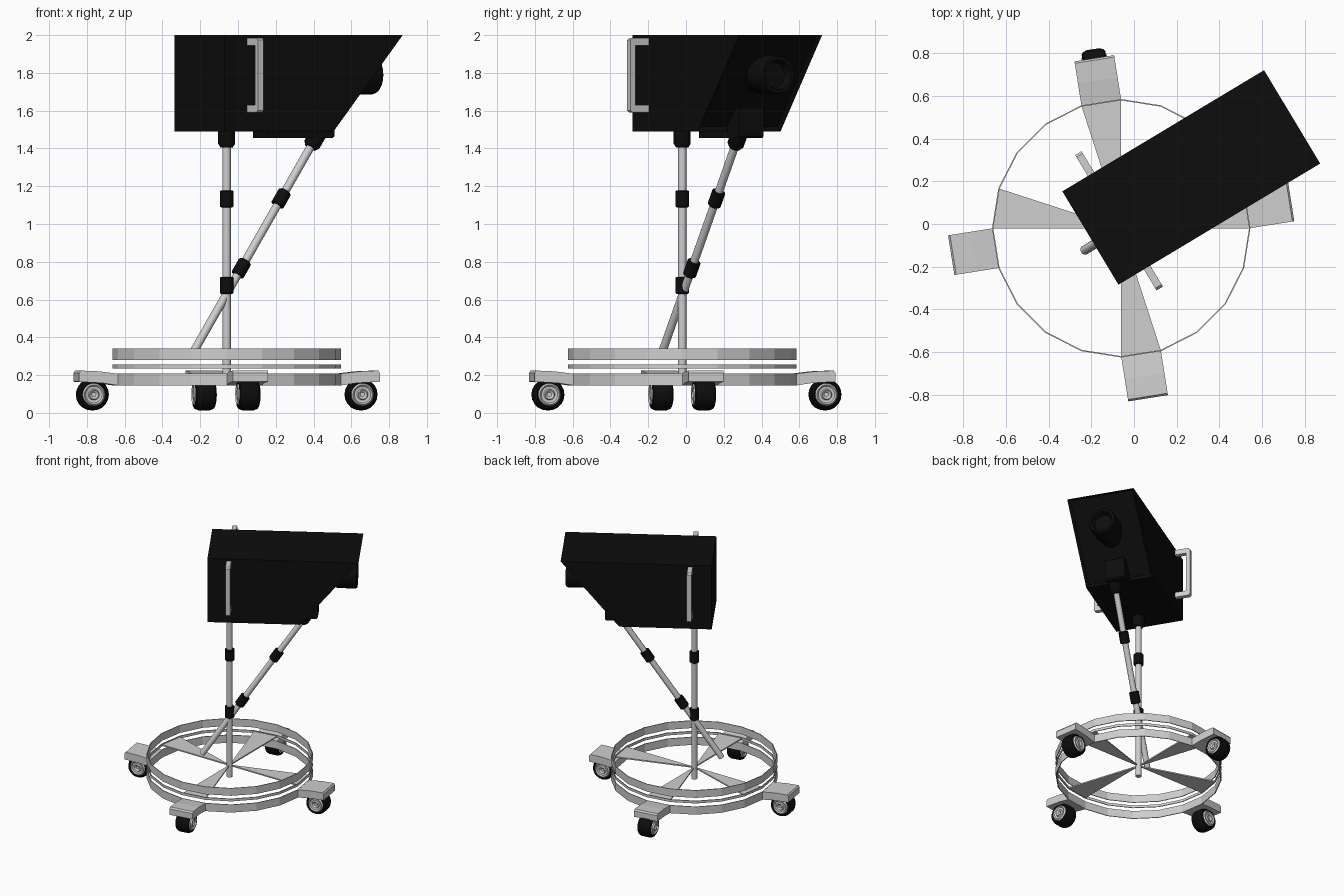
import bpy, bmesh
from math import radians, pi, sin, cos
from mathutils import Matrix, Vector

cube = bpy.data.objects.get("Cube")
if cube:
    bpy.data.objects.remove(cube, do_unlink=True)


def material(name, rgb):
    m = bpy.data.materials.new(name)
    m.use_nodes = True
    m.diffuse_color = (*rgb, 1)
    m.node_tree.nodes["Principled BSDF"].inputs["Base Color"].default_value = (*rgb, 1)
    return m


BLACK = material("matte black", (0.004, 0.004, 0.004))
GREY = material("light grey metal", (0.62, 0.62, 0.62))

BASE = Matrix.Translation((-0.06, -0.02, 0))       # pedestal axis
HEAD = BASE @ Matrix.Rotation(radians(31), 4, "Z")  # turned camera head


def finish(name, bm, matrix, mat, smooth=None):
    bmesh.ops.recalc_face_normals(bm, faces=bm.faces)
    bm.transform(matrix)
    mesh = bpy.data.meshes.new(name)
    bm.to_mesh(mesh)
    bm.free()
    mesh.materials.append(mat)
    if smooth:
        mesh.shade_smooth()
        mesh.set_sharp_from_angle(angle=radians(smooth))
    obj = bpy.data.objects.new(name, mesh)
    bpy.context.collection.objects.link(obj)
    return obj


def revolve(name, profile, sides, matrix, mat, closed=False, smooth=35):
    """Turn a profile of (radius, height) about z; capped unless closed."""
    bm = bmesh.new()
    loops = []
    for r, h in profile:
        loops.append([bm.verts.new((r * cos(2 * pi * i / sides), r * sin(2 * pi * i / sides), h))
                      for i in range(sides)])
    pairs = list(zip(loops, loops[1:]))
    if closed:
        pairs.append((loops[-1], loops[0]))
    else:
        bm.faces.new(loops[0])
        bm.faces.new(loops[-1])
    for a, b in pairs:
        for i in range(sides):
            j = (i + 1) % sides
            bm.faces.new((a[i], a[j], b[j], b[i]))
    return finish(name, bm, matrix, mat, smooth)


def prism(points, v1, v2):
    """Extrude an outline in the x-z plane from y = v1 to y = v2."""
    bm = bmesh.new()
    a = [bm.verts.new((u, v1, z)) for u, z in points]
    b = [bm.verts.new((u, v2, z)) for u, z in points]
    bm.faces.new(a)
    bm.faces.new(b)
    for i in range(len(a)):
        j = (i + 1) % len(a)
        bm.faces.new((a[i], a[j], b[j], b[i]))
    bmesh.ops.recalc_face_normals(bm, faces=bm.faces)
    return bm


def along(p, q):
    """Matrix taking z to the direction from p to q, with origin at p."""
    p, q = Vector(p), Vector(q)
    return HEAD @ Matrix.Translation(p) @ (q - p).to_track_quat("Z", "Y").to_matrix().to_4x4()


# Camera housing with slanted, recessed front
bm = prism([(-0.147, 1.49), (0.528, 1.49), (0.955, 2.0), (-0.147, 2.0)], -0.22, 0.29)
front = [f for f in bm.faces if f.normal.x > 0.5]
bmesh.ops.inset_region(bm, faces=front, thickness=0.025, depth=-0.02)
finish("camera_housing", bm, HEAD, BLACK)

# Mounting block under the housing
bm = prism([(0.23, 1.455), (0.635, 1.455), (0.645, 1.465), (0.645, 1.62), (0.23, 1.62)], -0.036, 0.114)
finish("mounting_block", bm, HEAD, BLACK)

# Lens with hollow front
revolve("lens", [(0.09, 0), (0.09, 0.16), (0.105, 0.19), (0.105, 0.32), (0.098, 0.335),
                 (0.08, 0.335), (0.065, 0.29)], 20,
        along((0.595, 0.035, 1.79), (1, 0.035, 1.79)), BLACK)

# Side handles
for name, side, wall in (("left_handle", 1, 0.29), ("right_handle", -1, -0.22)):
    inner, outer = wall - side * 0.01, wall + side * 0.115
    post = outer - side * 0.03
    bm = bmesh.new()
    outline = [(inner, 1.59), (outer - side * 0.012, 1.59), (outer, 1.602), (outer, 1.973),
               (outer - side * 0.012, 1.985), (inner, 1.985), (inner, 1.945),
               (post, 1.945), (post, 1.63), (inner, 1.63)]
    bm = prism(outline, -0.027, 0.008)
    swap = Matrix.Rotation(radians(90), 4, "Z")
    finish(name, bm, HEAD @ swap, GREY)

# Upright and diagonal poles, with their joints and top sockets
FOOT, TOP = Vector((-0.2, 0, 0.33)), Vector((0.572, 0.01, 1.48))
length = (TOP - FOOT).length
for name, matrix, size, joints in (
        ("upright_pole", BASE @ Matrix.Translation((0, 0, 0.155)), 1.34, (0.52, 0.978)),
        ("diagonal_pole", along(FOOT, TOP), length, (0.525, 0.97))):
    revolve(name, [(0.022, 0), (0.022, size)], 16, matrix, GREY)
    for i, h in enumerate(joints):
        revolve(f"{name}_joint_{i + 1}", [(0.03, h - 0.045), (0.036, h - 0.04), (0.036, h + 0.04),
                                          (0.03, h + 0.045)], 16, matrix, BLACK)
    revolve(f"{name}_socket", [(0.032, size - 0.09), (0.045, size - 0.07), (0.045, size + 0.01)],
            16, matrix, BLACK)

# Three hoops around the base
R, SIDES = 0.605, 20
for name, low, high in (("upper_hoop", 0.28, 0.34), ("middle_hoop", 0.235, 0.255),
                        ("lower_hoop", 0.145, 0.208)):
    revolve(name, [(R, low), (R, high), (R - 0.006, high), (R - 0.006, low)], SIDES,
            BASE, GREY, closed=True, smooth=None)

# Wedge spokes, bent feet and casters
step = 2 * pi / SIDES
tyre = [(0.058, 0.045), (0.066, 0.056), (0.076, 0.05), (0.084, 0.03)]
hub = [(0.012, 0.05), (0.024, 0.06), (0.03, 0.05), (0.044, 0.052), (0.052, 0.06), (0.06, 0.05)]
for i, name in enumerate(("left", "back", "right", "front")):
    start = i * pi / 2
    spoke_start = start - step if name == "right" else start
    bm = bmesh.new()
    layers = [[bm.verts.new((r * cos(a), r * sin(a), z)) for r, a in
               ((0, 0), (R, spoke_start), (R, spoke_start + step))] for z in (0.238, 0.248)]
    for layer in layers:
        bm.faces.new(layer)
    for j in range(3):
        k = (j + 1) % 3
        bm.faces.new((layers[0][j], layers[0][k], layers[1][k], layers[1][j]))
    finish(f"{name}_spoke", bm, BASE, GREY)

    arm = BASE @ Matrix.Rotation(start + step / 2, 4, "Z")
    bm = prism([(0.595, 0.145), (0.68, 0.158), (0.806, 0.165), (0.806, 0.212), (0.797, 0.224),
                (0.7, 0.22), (0.595, 0.207)], -0.094, 0.094)
    finish(f"{name}_foot", bm, arm, GREY)

    reach = 0.765 if name == "back" else 0.72
    axle = arm @ Matrix.Translation((reach, 0, 0.097)) @ Matrix.Rotation(pi / 2, 4, "X")
    for part, half, mat in (("tyre", tyre, BLACK), ("hub", hub, GREY)):
        profile = half + [(r, -h) for r, h in reversed(half)]
        revolve(f"{name}_caster_{part}", profile, 20, axle, mat)
